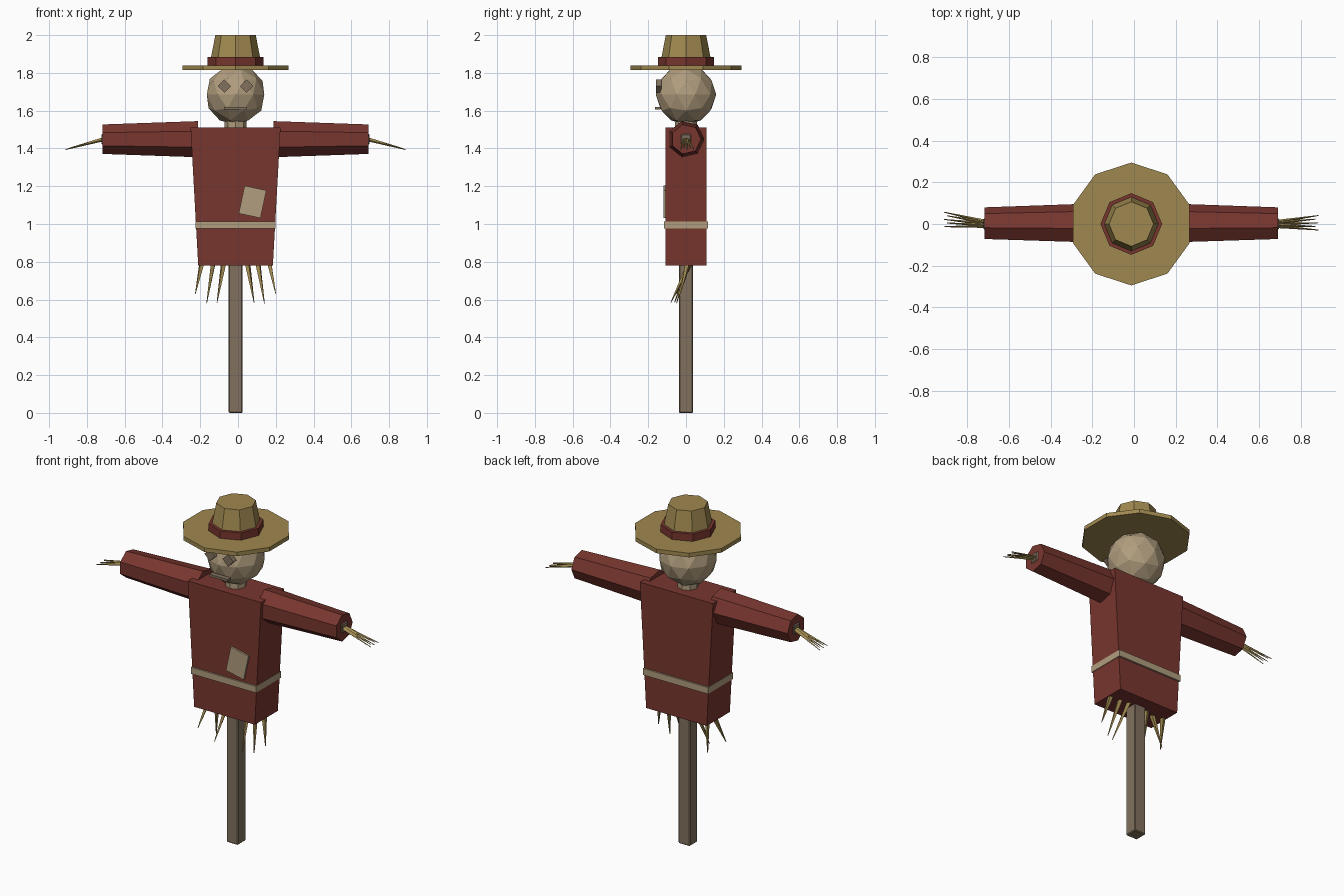
import bpy
import math
from mathutils import Vector

default = bpy.data.objects.get("Cube")
if default:
    bpy.data.objects.remove(default, do_unlink=True)

CX = -0.013  # axis of the figure


def material(name, color):
    m = bpy.data.materials.new(name)
    m.use_nodes = True
    m.diffuse_color = (*color, 1)
    bsdf = m.node_tree.nodes["Principled BSDF"]
    bsdf.inputs["Base Color"].default_value = (*color, 1)
    bsdf.inputs["Roughness"].default_value = 0.9
    return m


cloth_red = material("red cloth", (0.19, 0.037, 0.028))
hat_straw = material("hat straw", (0.35, 0.25, 0.08))
burlap = material("burlap", (0.44, 0.34, 0.21))
wood = material("weathered wood", (0.22, 0.165, 0.112))


def finish(name, mat):
    obj = bpy.context.object
    obj.name = name
    obj.data.materials.append(mat)
    return obj


def box(name, center, size, mat, tilt=0):
    """Box of the given size, tilted about the y axis."""
    bpy.ops.mesh.primitive_cube_add(size=1, location=center, rotation=(0, tilt, 0))
    bpy.context.object.scale = size
    bpy.ops.object.transform_apply(location=False, rotation=False, scale=True)
    return finish(name, mat)


def taper(name, start, end, r1, r2, sides, mat, spin=0):
    """Tapered prism running from start to end."""
    start, end = Vector(start), Vector(end)
    axis = end - start
    bpy.ops.mesh.primitive_cone_add(vertices=sides, radius1=r1, radius2=r2, depth=axis.length)
    obj = finish(name, mat)
    for v in obj.data.vertices:
        x, y = v.co.x, v.co.y
        v.co.x = x * math.cos(spin) - y * math.sin(spin)
        v.co.y = x * math.sin(spin) + y * math.cos(spin)
    obj.rotation_euler = axis.to_track_quat("Z", "Y").to_euler()
    obj.location = (start + end) / 2
    return obj


# Wooden frame
pole = box("pole", (CX, 0, 0.76), (0.075, 0.075, 1.52), wood)
crossbar = box("crossbar", (CX, 0, 1.449), (1.42, 0.055, 0.055), wood)
for beam in (pole, crossbar):
    bevel = beam.modifiers.new("worn edges", "BEVEL")
    bevel.width = 0.005
    bevel.segments = 1

# Shirt body, wider at the shoulders
shirt = box("shirt", (CX, 0, 1.145), (0.476, 0.215, 0.73), cloth_red)
for v in shirt.data.vertices:
    if v.co.z < 0:
        v.co.x *= 0.83
box("rope_belt", (CX, 0, 0.994), (0.424, 0.235, 0.038), burlap)
box("patch", (0.077, -0.11, 1.117), (0.118, 0.016, 0.15), burlap, math.radians(12))

# Sleeves: seven-sided, with one ridge along the back
for side, label in ((1, "left"), (-1, "right")):
    sleeve = taper(label + "_sleeve", (CX + side * 0.2, 0, 1.449),
                   (CX + side * 0.704, 0, 1.449), 0.098, 0.08, 7, cloth_red)
    sleeve.rotation_euler = (0, side * math.pi / 2, 0)

    # Straw fingers
    for i in range(5):
        t = i / 4 - 0.5
        taper(f"{label}_hand_straw_{i + 1}",
              (CX + side * 0.69, -0.02 * t, 1.449 + 0.004 * (i % 2)),
              (CX + side * (0.9 - 0.015 * (i % 2)), -0.008 * side + 0.014 - 0.07 * t,
               1.394 + 0.006 * (i % 2)),
              0.009, 0.002, 4, hat_straw)

    # Straw tufts under the hem
    for i, (x, drop) in enumerate(((0.065, 0.195), (0.12, 0.2), (0.18, 0.15))):
        lean = (-0.08, -0.05, -0.03)[i] if side > 0 else (-0.06, 0.035, -0.05)[i]
        taper(f"{label}_hem_straw_{i + 1}",
              (CX + side * (x - 0.003), -lean * 0.3, 0.8),
              (CX + side * (x + 0.033), lean, 0.78 - drop),
              0.016, 0.002, 4, hat_straw)

    # Diamond eye
    box(label + "_eye", (CX + side * 0.059, -0.145, 1.73), (0.05, 0.03, 0.05),
        wood, math.pi / 4)

# Sack head, tied neck and stitched mouth
taper("neck", (CX, 0, 1.48), (CX, 0, 1.56), 0.058, 0.058, 8, burlap)
bpy.ops.mesh.primitive_ico_sphere_add(subdivisions=2, radius=0.16, location=(CX, 0, 1.685))
finish("head", burlap)
box("mouth", (CX, -0.15, 1.613), (0.12, 0.03, 0.014), wood)

# Hat
taper("hat_brim", (CX, 0, 1.816), (CX, 0, 1.84), 0.295, 0.295, 10, hat_straw)
taper("hat_crown", (CX, 0, 1.83), (CX, 0, 2.0), 0.14, 0.107, 8, hat_straw)
taper("hat_band", (CX, 0, 1.838), (CX, 0, 1.883), 0.148, 0.148, 8, cloth_red)
